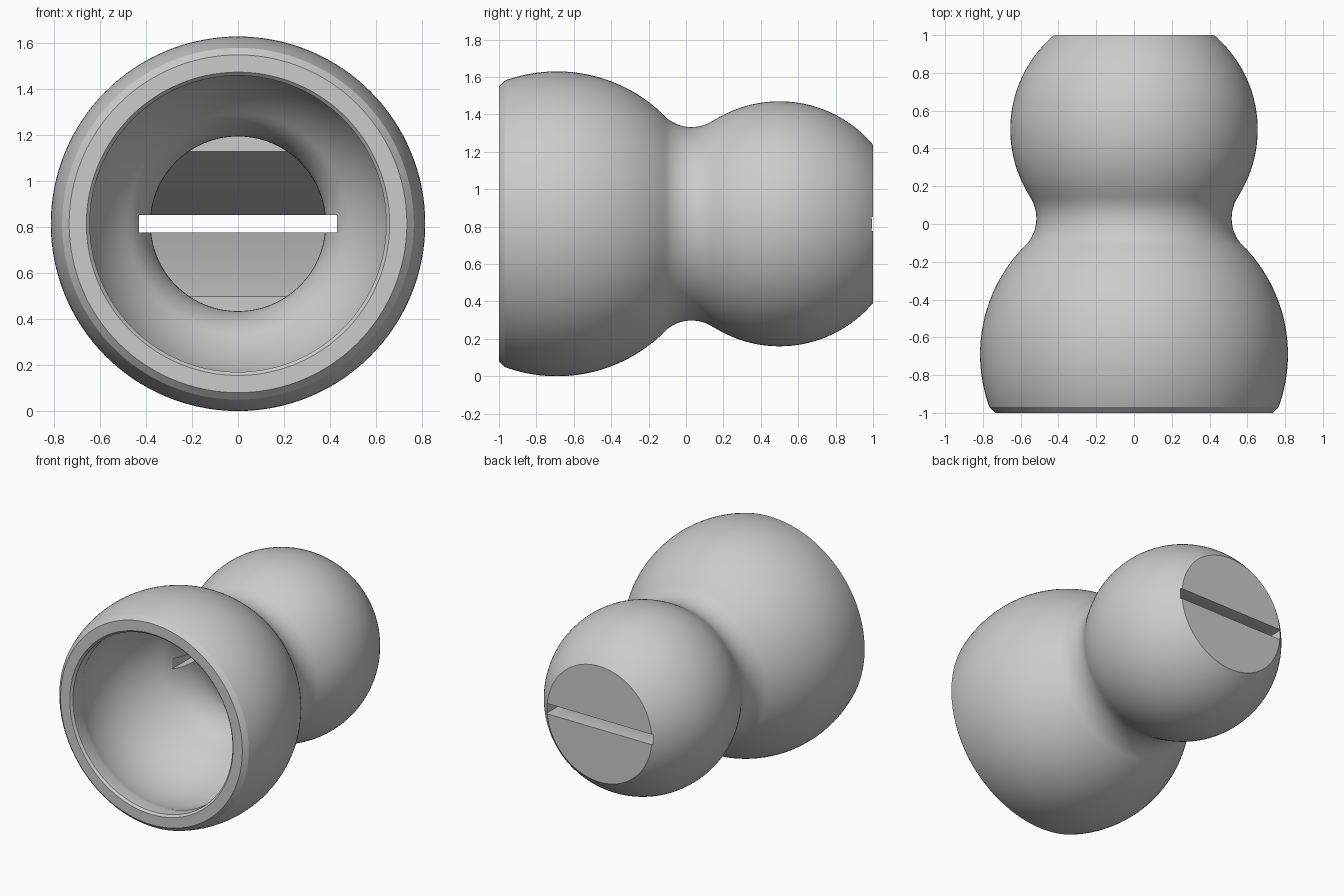
import bpy
import bmesh
from math import atan2, acos, asin, cos, sin, pi, radians

if "Cube" in bpy.data.objects:
    bpy.data.objects.remove(bpy.data.objects["Cube"], do_unlink=True)

AXIS_Z = 0.815
SEGMENTS = 128

grey = bpy.data.materials.new("plain grey")
grey.use_nodes = True
grey.diffuse_color = (0.6, 0.6, 0.6, 1)
grey.node_tree.nodes["Principled BSDF"].inputs["Base Color"].default_value = (0.6, 0.6, 0.6, 1)


def make_object(name, bm):
    bmesh.ops.recalc_face_normals(bm, faces=bm.faces)
    mesh = bpy.data.meshes.new(name)
    bm.to_mesh(mesh)
    bm.free()
    mesh.materials.append(grey)
    obj = bpy.data.objects.new(name, mesh)
    bpy.context.collection.objects.link(obj)
    return obj


def arc(cy, cr, radius, start, end, steps):
    """Points (y, r) along an arc in the lathe profile plane."""
    angles = [start + (end - start) * i / steps for i in range(steps + 1)]
    return [(cy + radius * cos(a), cr + radius * sin(a)) for a in angles]


def lathe(name, profile):
    """Spin a profile that starts and ends on the y axis."""
    bm = bmesh.new()
    verts = [bm.verts.new((0, y, AXIS_Z + r)) for y, r in profile]
    edges = [bm.edges.new(pair) for pair in zip(verts, verts[1:])]
    bmesh.ops.spin(bm, geom=verts + edges, cent=(0, 0, AXIS_Z), axis=(0, 1, 0),
                   angle=2 * pi, steps=SEGMENTS, use_merge=True)
    bmesh.ops.remove_doubles(bm, verts=bm.verts, dist=0.00005)
    return make_object(name, bm)


def prism(name, outline, half_width):
    """Extrude a (y, z) outline across x, centred on the axis."""
    bm = bmesh.new()
    face = bm.faces.new([bm.verts.new((-half_width, y, AXIS_Z + z)) for y, z in outline])
    moved = bmesh.ops.extrude_face_region(bm, geom=[face])["geom"]
    bmesh.ops.translate(bm, vec=(2 * half_width, 0, 0),
                        verts=[v for v in moved if isinstance(v, bmesh.types.BMVert)])
    return make_object(name, bm)


# Two bulbs joined by a rounded neck; the cavity is an inward offset of them
FRONT_Y, FRONT_R = -0.69, 0.815
BACK_Y, BACK_R = 0.5, 0.655
NECK_Y, NECK_C, NECK_R = 0.03, 0.725, 0.208
WALL = 0.137
front_touch = atan2(NECK_C, NECK_Y - FRONT_Y)
back_touch = atan2(NECK_C, NECK_Y - BACK_Y)

outer = [(-1, 0.735)]
outer += arc(FRONT_Y, 0, FRONT_R, acos(-0.28 / FRONT_R), front_touch, 30)
outer += arc(NECK_Y, NECK_C, NECK_R, front_touch + pi, back_touch + pi, 14)[1:]
outer += arc(BACK_Y, 0, BACK_R, back_touch, acos(0.5 / BACK_R), 30)[1:]

cavity_r = FRONT_R - WALL
mouth = 0.645
inner = [(-1, mouth + 0.015), (-0.985, mouth)]
inner += arc(FRONT_Y, 0, cavity_r, pi - asin(mouth / cavity_r), front_touch, 24)
inner += arc(NECK_Y, NECK_C, NECK_R + WALL, front_touch + pi, back_touch + pi, 16)[1:]
floor_y = inner[-1][0]

body = lathe("hollow_body", [(floor_y, 0)] + inner[::-1] + outer + [(1, 0)])

# Tapered recess behind the neck and a flat slot through the back
recess = prism("recess_cutter", [(floor_y - 0.01, 0.32), (0.85, 0.034),
                                 (0.85, -0.034), (floor_y - 0.01, -0.32)], 0.385)
slot = prism("slot_cutter", [(-0.4, 0.0375), (1.1, 0.0375),
                             (1.1, -0.0375), (-0.4, -0.0375)], 0.43)

bpy.ops.object.select_all(action="DESELECT")
bpy.context.view_layer.objects.active = body
body.select_set(True)
for cutter in (recess, slot):
    cutter.hide_render = True
    cut = body.modifiers.new(cutter.name, "BOOLEAN")
    cut.operation = "DIFFERENCE"
    cut.solver = "EXACT"
    cut.object = cutter
    bpy.ops.object.modifier_apply(modifier=cut.name)
    bpy.data.objects.remove(cutter, do_unlink=True)

bpy.ops.object.shade_smooth_by_angle(angle=radians(25))
